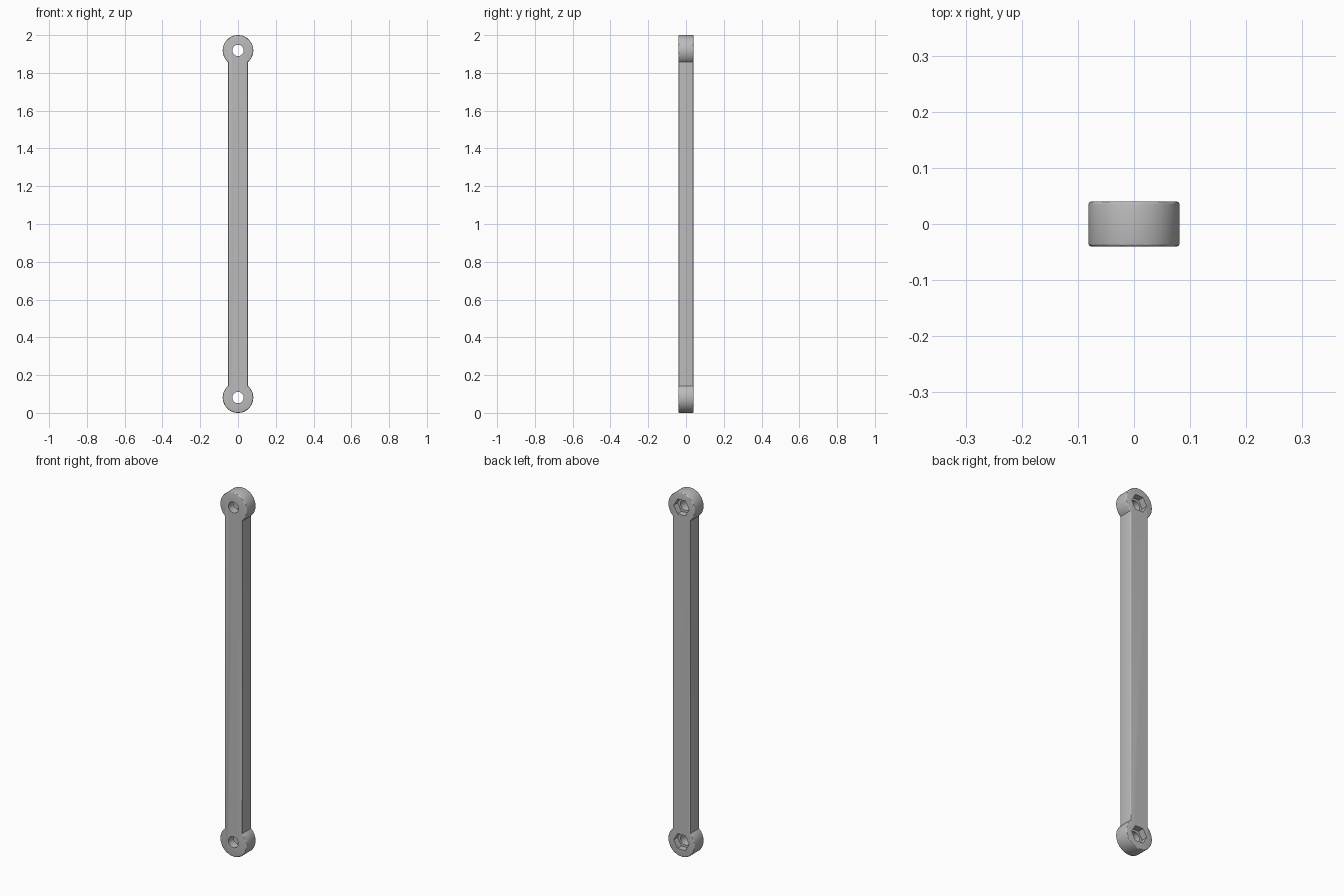
import bpy
import bmesh
from math import asin, cos, sin, pi

cube = bpy.data.objects.get("Cube")
if cube:
    bpy.data.objects.remove(cube, do_unlink=True)

EYE_R, BAR_HALF, DEPTH = 0.081, 0.054, 0.08
HOLE_R, HEX_R, HEX_DEPTH = 0.03, 0.047, 0.035
EYE_Z = (EYE_R, 2 - EYE_R)
STEPS = 64

grey = bpy.data.materials.new("plain grey")
grey.use_nodes = True
grey.diffuse_color = (0.5, 0.5, 0.5, 1)
grey.node_tree.nodes["Principled BSDF"].inputs["Base Color"].default_value = (0.5, 0.5, 0.5, 1)


def prism(name, outline, y0, y1):
    """Extrude an (x, z) outline from y0 to y1."""
    bm = bmesh.new()
    face = bm.faces.new([bm.verts.new((x, y0, z)) for x, z in outline])
    new = bmesh.ops.extrude_face_region(bm, geom=[face])["geom"]
    bmesh.ops.translate(bm, vec=(0, y1 - y0, 0),
                        verts=[v for v in new if isinstance(v, bmesh.types.BMVert)])
    bmesh.ops.recalc_face_normals(bm, faces=bm.faces)
    mesh = bpy.data.meshes.new(name)
    bm.to_mesh(mesh)
    bm.free()
    mesh.materials.append(grey)
    obj = bpy.data.objects.new(name, mesh)
    bpy.context.collection.objects.link(obj)
    return obj


def ring(radius, z, sides):
    return [(radius * cos(2 * pi * i / sides), z + radius * sin(2 * pi * i / sides))
            for i in range(sides)]


# Link outline: two round eyes joined by a straight bar
gap = asin(BAR_HALF / EYE_R)
top_arc = []
for i in range(STEPS + 1):
    a = -pi / 2 + gap + (2 * pi - 2 * gap) * i / STEPS
    top_arc.append((EYE_R * cos(a), EYE_Z[1] + EYE_R * sin(a)))
bottom_arc = [(-x, 2 - z) for x, z in top_arc]
link = prism("link_bar", top_arc + bottom_arc, -DEPTH / 2, DEPTH / 2)

# Softened outer rims
bevel = link.modifiers.new("soft_rims", "BEVEL")
bevel.width = 0.005
bevel.segments = 3
bevel.limit_method = "ANGLE"
bevel.angle_limit = pi / 3

# Bolt holes right through, hexagonal nut pockets in the back
for label, z in zip(("lower", "upper"), EYE_Z):
    cutters = (
        prism(label + "_bolt_hole", ring(HOLE_R, z, 48), -DEPTH, DEPTH),
        prism(label + "_nut_pocket", ring(HEX_R, z, 6), DEPTH / 2 - HEX_DEPTH, DEPTH),
    )
    for cutter in cutters:
        cut = link.modifiers.new(cutter.name, "BOOLEAN")
        cut.operation = "DIFFERENCE"
        cut.solver = "EXACT"
        cut.object = cutter
        cutter.hide_render = True
        cutter.hide_set(True)

# Bake the cuts, then smooth the round walls
bpy.ops.object.select_all(action="DESELECT")
link.select_set(True)
bpy.context.view_layer.objects.active = link
for mod in list(link.modifiers):
    bpy.ops.object.modifier_apply(modifier=mod.name)
for obj in [o for o in bpy.data.objects if o.name.endswith(("_bolt_hole", "_nut_pocket"))]:
    bpy.data.objects.remove(obj, do_unlink=True)
bpy.ops.object.shade_smooth_by_angle(angle=pi / 6)
